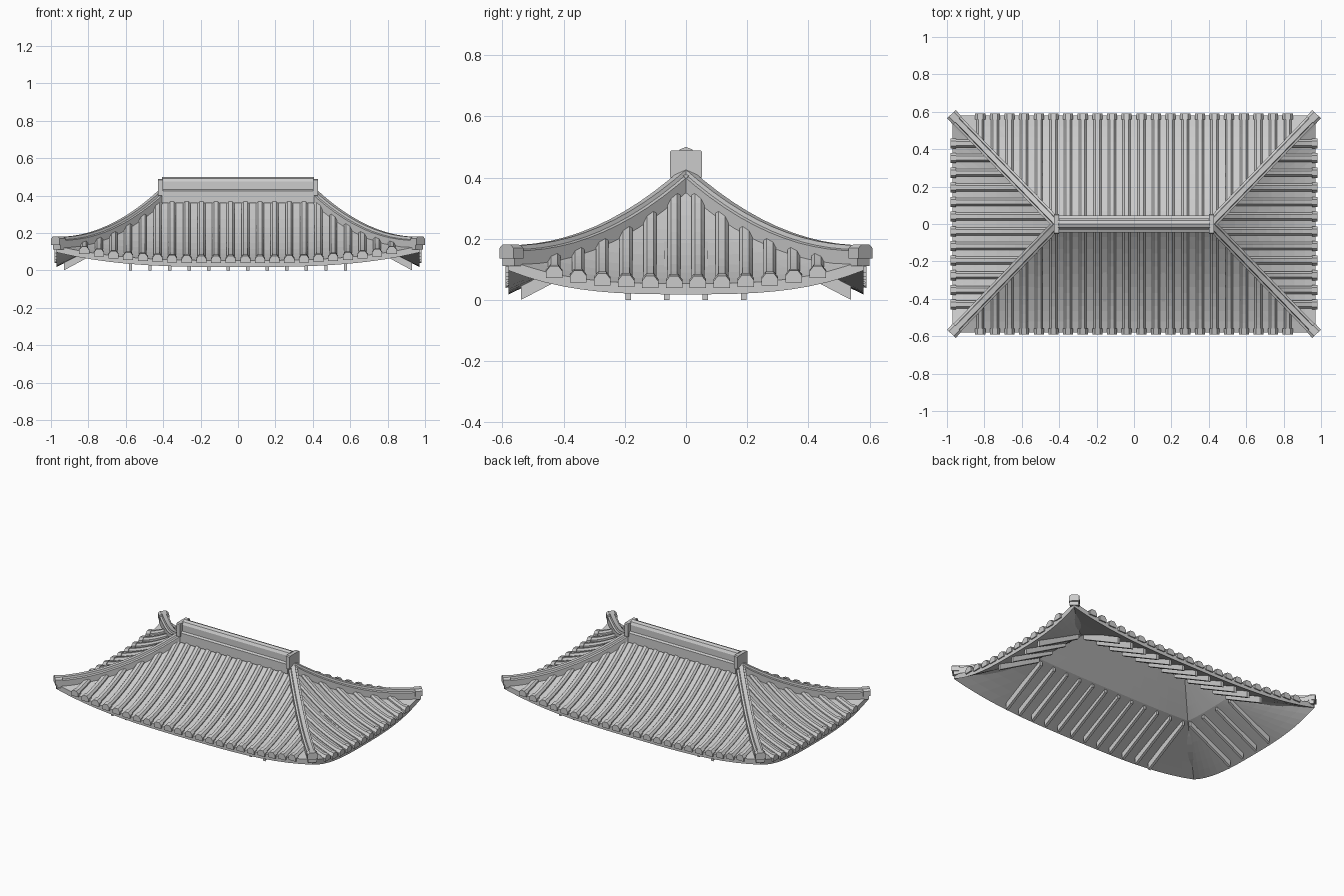
import bpy, bmesh, math
from mathutils import Vector

if "Cube" in bpy.data.objects:
    bpy.data.objects.remove(bpy.data.objects["Cube"])

RX, RUN, INX = 0.41, 0.58, 0.56     # half ridge length, slope run in y and in x


def lift(u, t):                      # eaves curl up toward the corners
    return 0.078 * abs(u) ** 3 * t * t


def z_top(u, t):
    return 0.385 - 0.52 * t + 0.188 * t * t + lift(u, t)


def z_under(u, t):
    k = 0.34
    base = 0.36 - 0.16 * t / k if t < k else 0.2 - 0.182 * (t - k) / (1 - k)
    return base + lift(u, t)


def place(side, a, t, z):
    # side 0 front, 1 right, 2 back, 3 left; a runs along the eave
    s = 1 if side in (0, 1) else -1
    if side % 2 == 0:
        return Vector((a * s, -RUN * t * s, z))
    return Vector(((RX + INX * t) * s, a * s, z))


def half(side, t):
    return RX + INX * t if side % 2 == 0 else RUN * t


def finish(name, bm):
    bmesh.ops.remove_doubles(bm, verts=bm.verts, dist=0.0002)
    bmesh.ops.recalc_face_normals(bm, faces=bm.faces)
    me = bpy.data.meshes.new(name)
    bm.to_mesh(me)
    bm.free()
    ob = bpy.data.objects.new(name, me)
    bpy.context.collection.objects.link(ob)
    return ob


def sweep(bm, pts, prof):
    # upright profile swept along a path
    d = pts[-1] - pts[0]
    sv = Vector((d.y, -d.x, 0)).normalized()
    rings = [[bm.verts.new(p + sv * a + Vector((0, 0, b))) for a, b in prof] for p in pts]
    n = len(prof)
    for r, q in zip(rings, rings[1:]):
        for i in range(n):
            bm.faces.new((r[i], r[(i + 1) % n], q[(i + 1) % n], q[i]))
    bm.faces.new(rings[0])
    bm.faces.new(rings[-1][::-1])


def half_hex(r, base=-0.006):
    return [(-r, base), (-r, r * 0.35), (-r * 0.5, r), (r * 0.5, r), (r, r * 0.35), (r, base)]


# roof shell: top, underside and fascia
bm = bmesh.new()
us = [i / 10 - 1 for i in range(21)]
ts = [0, 0.12, 0.23, 0.34, 0.46, 0.58, 0.7, 0.8, 0.9, 1]


def quad(ps):
    out = []
    for p in ps:
        if all((p - q).length > 1e-5 for q in out):
            out.append(p)
    if len(out) > 2:
        bm.faces.new([bm.verts.new(p) for p in out])


for side in range(4):
    for u0, u1 in zip(us, us[1:]):
        for f in (z_top, z_under):
            for t0, t1 in zip(ts, ts[1:]):
                quad([place(side, u * half(side, t), t, f(u, t))
                      for u, t in ((u0, t0), (u1, t0), (u1, t1), (u0, t1))])
        quad([place(side, u * half(side, 1), 1, f(u, 1))
              for u, f in ((u0, z_top), (u1, z_top), (u1, z_under), (u0, z_under))])
finish("roof_shell", bm)

# rows of cover tiles with end caps
bm, caps = bmesh.new(), bmesh.new()
for side in range(4):
    n = 22 if side % 2 == 0 else 12
    for i in range(n):
        a = (i - (n - 1) / 2) * 0.0783
        t0 = max(0.03, (abs(a) - RX) / INX) if side % 2 == 0 else abs(a) / RUN
        path = []
        for k in range(9):
            t = t0 + (1 - t0) * k / 8
            path.append(place(side, a, t, z_top(min(1, abs(a) / max(half(side, t), 1e-4)), t)))
        sweep(bm, path, half_hex(0.021))
        u = a / half(side, 1)
        sweep(caps, [place(side, a, t, z_top(u, t)) for t in (0.965, 1.018)],
              half_hex(0.027, -0.012))
finish("cover_tiles", bm)
finish("tile_end_caps", caps)

# hip ridges with upturned end blocks
bm, blocks = bmesh.new(), bmesh.new()
hip = [(-0.028, -0.02), (-0.028, 0.03), (-0.016, 0.034), (-0.013, 0.048),
       (0.013, 0.048), (0.016, 0.034), (0.028, 0.03), (0.028, -0.02)]
for sx in (-1, 1):
    for sy in (-1, 1):
        def at(t, z):
            return Vector((sx * (RX + INX * t), sy * RUN * t, z))
        sweep(bm, [at(k / 12, z_top(1, k / 12)) for k in range(13)], hip)
        w = 0.032
        sweep(blocks, [at(0.955, 0.135), at(1.012, 0.136)],
              [(-w, 0), (-w, 0.034), (-0.018, 0.045), (0.018, 0.045), (w, 0.034), (w, 0)])
finish("hip_ridges", bm)
finish("hip_end_blocks", blocks)

# main ridge with round top tile
bm = bmesh.new()
sweep(bm, [Vector((-0.405, 0, 0)), Vector((0.405, 0, 0))],
      [(-0.045, 0.36), (-0.045, 0.425), (-0.03, 0.432), (-0.03, 0.475), (-0.02, 0.492),
       (0, 0.5), (0.02, 0.492), (0.03, 0.475), (0.03, 0.432), (0.045, 0.425), (0.045, 0.36)])
finish("main_ridge", bm)

# ridge end plates
bm = bmesh.new()
for s in (-1, 1):
    sweep(bm, [Vector((s * 0.4, 0, 0)), Vector((s * 0.428, 0, 0))],
          [(-0.053, 0.4), (-0.053, 0.483), (-0.047, 0.489), (0.047, 0.489),
           (0.053, 0.483), (0.053, 0.4)])
finish("ridge_end_plates", bm)

# rafters under the eaves
bm = bmesh.new()
for side in range(4):
    n, gap = (12, 0.1045) if side % 2 == 0 else (4, 0.126)
    for i in range(n):
        a = (i - (n - 1) / 2) * gap
        sweep(bm, [place(side, a, 0.93, 0.0), place(side, a, 0.36, 0.172)],
              [(-0.009, 0), (-0.009, 0.045), (0.009, 0.045), (0.009, 0)])
finish("rafters", bm)
